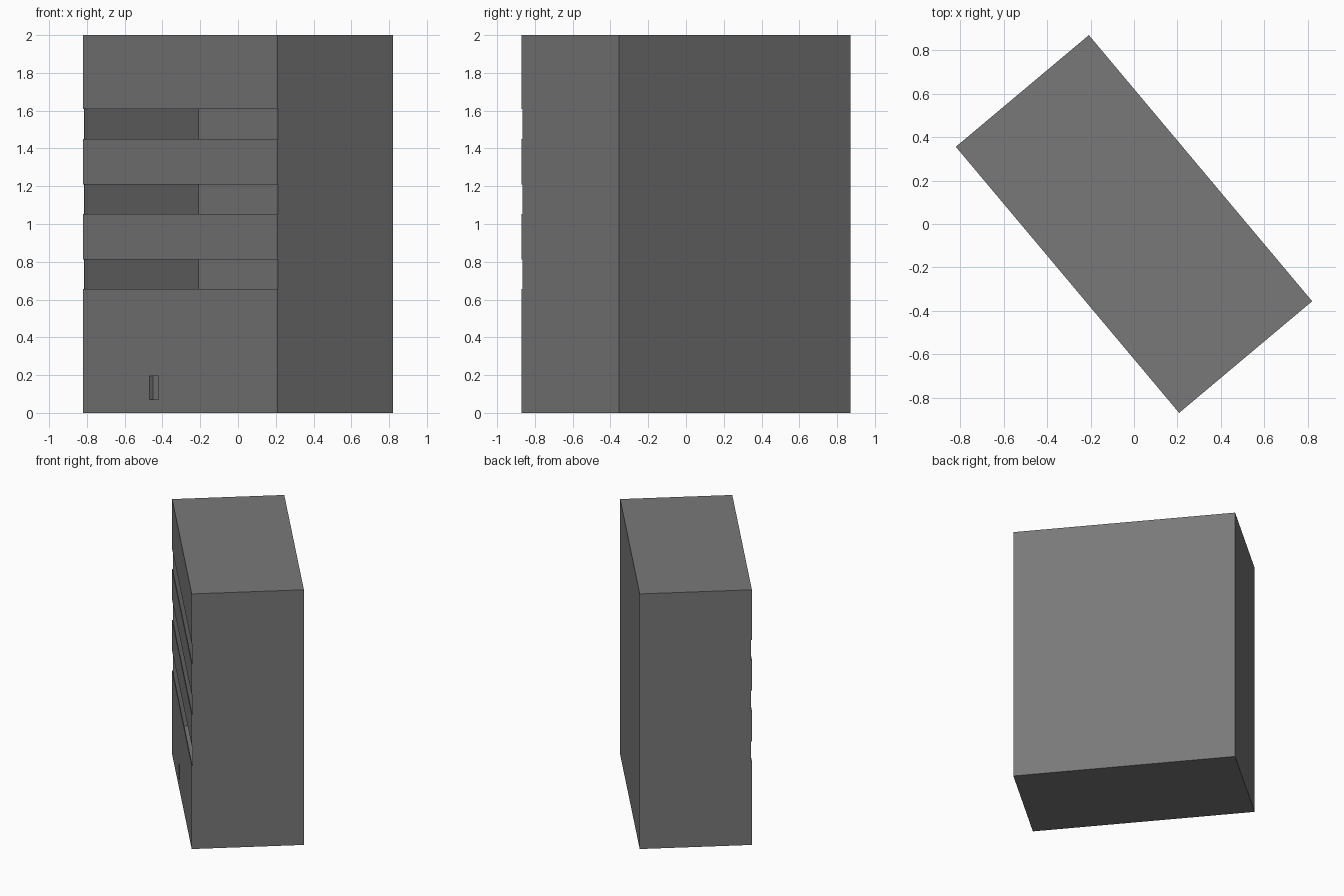
import bpy, math

if "Cube" in bpy.data.objects:
    bpy.data.objects.remove(bpy.data.objects["Cube"])

WIDTH, DEPTH, HEIGHT = 1.6, 0.8, 2.0
WALL = 0.006      # thin sheet walls
FLOOR = 0.22      # top of the solid base inside
TURN = math.radians(-50)

grey = bpy.data.materials.new("grey")
grey.diffuse_color = (0.19, 0.19, 0.19, 1)
grey.use_nodes = True
grey.node_tree.nodes["Principled BSDF"].inputs["Base Color"].default_value = grey.diffuse_color


def box(name, x0, x1, y0, y1, z0, z1):
    bpy.ops.mesh.primitive_cube_add(size=1)
    ob = bpy.context.object
    ob.name = name
    for v in ob.data.vertices:
        v.co = (x1 if v.co.x > 0 else x0,
                y1 if v.co.y > 0 else y0,
                z1 if v.co.z > 0 else z0)
    return ob


def cut(target, cutter):
    mod = target.modifiers.new("cut", 'BOOLEAN')
    mod.operation = 'DIFFERENCE'
    mod.solver = 'EXACT'
    mod.object = cutter
    bpy.context.view_layer.objects.active = target
    bpy.ops.object.modifier_apply(modifier=mod.name)
    bpy.data.objects.remove(cutter, do_unlink=True)


W, D = WIDTH / 2, DEPTH / 2
cabinet = box("cabinet", -W, W, -D, D, 0, HEIGHT)

# hollow interior above the base
cut(cabinet, box("cavity_cutter", -W + WALL, W - WALL, -D + WALL, D - WALL,
                 FLOOR, HEIGHT - WALL))

# three full-width openings in the front panel
for i in range(3):
    z = 0.655 + 0.398 * i
    cut(cabinet, box("slot_cutter", -W - 0.1, W + 0.1, -D - 0.1, -D + WALL + 0.0005,
                     z, z + 0.157))

# small recess low on the front
cut(cabinet, box("recess_cutter", -0.252, -0.178, -D - 0.1, -D + 0.024, 0.07, 0.195))

cabinet.data.materials.clear()
cabinet.data.materials.append(grey)
cabinet.rotation_euler.z = TURN
